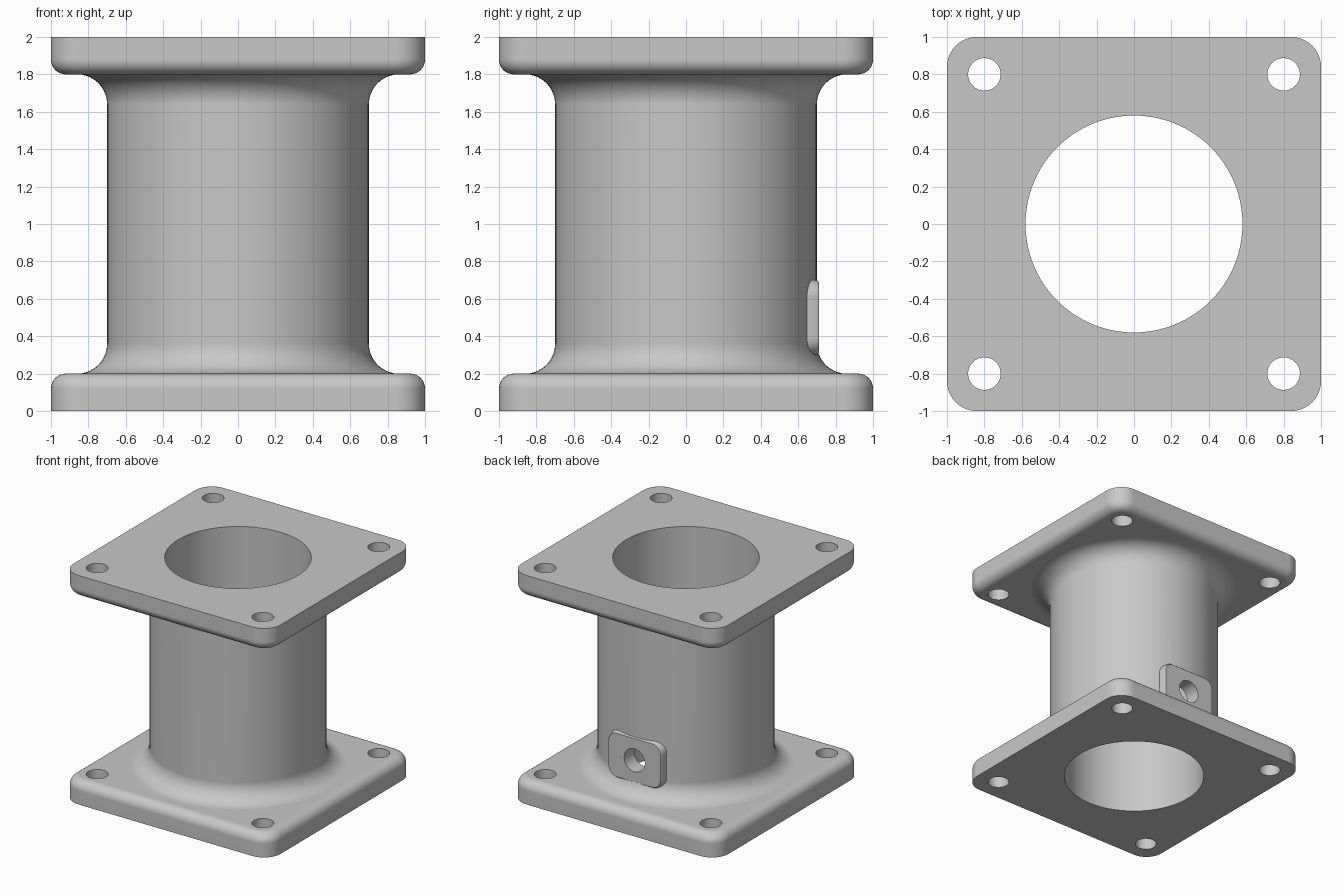
import bpy
import bmesh
from math import sin, cos, pi, radians
from mathutils import Matrix

cube = bpy.data.objects.get("Cube")
if cube:
    bpy.data.objects.remove(cube, do_unlink=True)

steel = bpy.data.materials.new("light grey metal")
steel.use_nodes = True
GREY = (0.58, 0.58, 0.58, 1)
steel.diffuse_color = GREY
steel.node_tree.nodes["Principled BSDF"].inputs["Base Color"].default_value = GREY


def rounded_rect(hx, hy, r, z, steps=10):
    pts = []
    for q, (sx, sy) in enumerate([(1, 1), (-1, 1), (-1, -1), (1, -1)]):
        for i in range(steps + 1):
            a = (q + i / steps) * pi / 2
            pts.append((sx * (hx - r) + r * cos(a), sy * (hy - r) + r * sin(a), z))
    return pts


def circle(r, z, n=96):
    return [(r * cos(2 * pi * i / n), r * sin(2 * pi * i / n), z) for i in range(n)]


def loft(name, rings, matrix=Matrix()):
    """Solid skinned through rings of equal point count, capped at both ends."""
    bm = bmesh.new()
    loops = [[bm.verts.new(p) for p in ring] for ring in rings]
    for a, b in zip(loops, loops[1:]):
        for i in range(len(a)):
            j = (i + 1) % len(a)
            bm.faces.new((a[i], a[j], b[j], b[i]))
    bm.faces.new(loops[0][::-1])
    bm.faces.new(loops[-1])
    bm.transform(matrix)
    bmesh.ops.recalc_face_normals(bm, faces=bm.faces)
    mesh = bpy.data.meshes.new(name)
    bm.to_mesh(mesh)
    bm.free()
    mesh.materials.append(steel)
    obj = bpy.data.objects.new(name, mesh)
    bpy.context.scene.collection.objects.link(obj)
    return obj


def combine(target, other, operation):
    """Apply a boolean and discard the helper."""
    mod = target.modifiers.new("boolean", "BOOLEAN")
    mod.operation, mod.solver, mod.object = operation, "EXACT", other
    bpy.context.view_layer.objects.active = target
    bpy.ops.object.modifier_apply(modifier=mod.name)
    bpy.data.objects.remove(other, do_unlink=True)


ARC = [i / 10 * pi / 2 for i in range(11)]

# Barrel with a concave fillet at each end, running into the flanges
TUBE, FILLET = 0.7, 0.16
lower = [(TUBE + FILLET, 0.1)]
lower += [(TUBE + FILLET * (1 - sin(a)), 0.2 + FILLET * (1 - cos(a))) for a in ARC]
profile = lower + [(r, 2 - z) for r, z in reversed(lower)]
body = loft("flanged_spool", [circle(r, z) for r, z in profile])

# Square flanges, rounded on the side facing the barrel
EDGE, CORNER = 0.08, 0.16
sections = [(0, 0)] + [(0.2 - EDGE + EDGE * sin(a), EDGE * (1 - cos(a))) for a in ARC]
rings = [rounded_rect(1 - d, 1 - d, CORNER - d, z) for z, d in sections]
upside_down = Matrix.Translation((0, 0, 2)) @ Matrix.Rotation(pi, 4, "X")
for name, place in (("lower_flange", Matrix()), ("upper_flange", upside_down)):
    combine(body, loft(name, rings, place), "UNION")

# Port boss low on the back of the barrel
to_back = Matrix.Translation((0, 0, 0.5)) @ Matrix.Rotation(-pi / 2, 4, "X")
boss_rings = [rounded_rect(0.25 + d, 0.19 + d, 0.08 + d, y)
              for y, d in ((0.61, 0.02), (0.66, 0.015), (0.7, 0.008), (0.71, 0))]
combine(body, loft("port_boss", boss_rings, to_back), "UNION")

# Bore, port hole and bolt holes
combine(body, loft("bore", [circle(0.58, -0.1), circle(0.58, 2.1)]), "DIFFERENCE")
port = loft("port_hole", [circle(0.1, 0.3, 40), circle(0.1, 0.9, 40)], to_back)
combine(body, port, "DIFFERENCE")
for x in (-0.8, 0.8):
    for y in (-0.8, 0.8):
        bolt = loft("bolt_hole", [circle(0.087, -0.1, 40), circle(0.087, 2.1, 40)],
                    Matrix.Translation((x, y, 0)))
        combine(body, bolt, "DIFFERENCE")

# One material and smooth shading with crisp edges
body.data.materials.clear()
body.data.materials.append(steel)
for face in body.data.polygons:
    face.material_index = 0
bpy.ops.object.select_all(action="DESELECT")
body.select_set(True)
bpy.context.view_layer.objects.active = body
bpy.ops.object.shade_smooth_by_angle(angle=radians(30))
weighted = body.modifiers.new("flat_face_normals", "WEIGHTED_NORMAL")
weighted.keep_sharp = True
